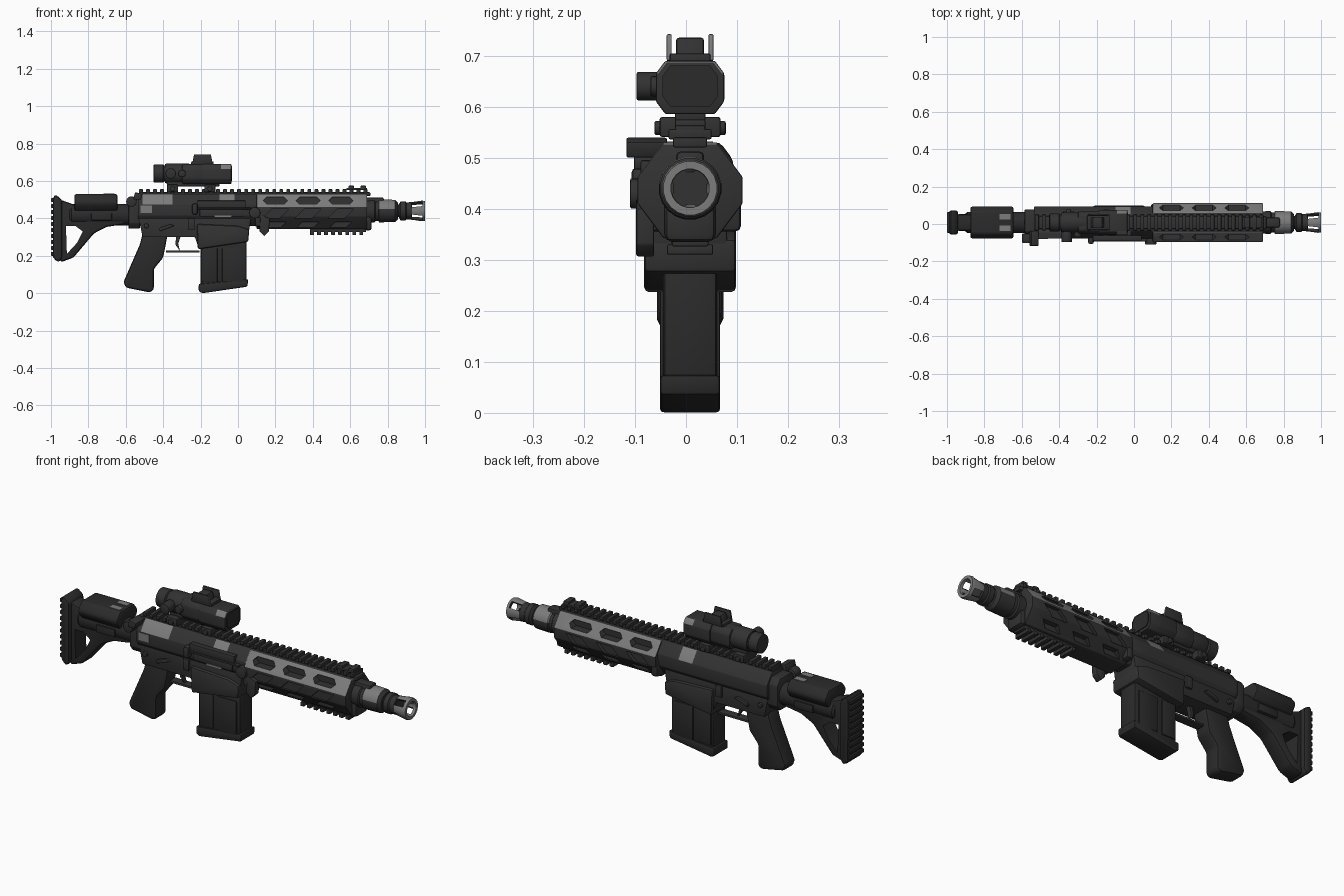
import bpy, bmesh
from math import sin, cos, pi, radians
from mathutils import Matrix

if "Cube" in bpy.data.objects:
    bpy.data.objects.remove(bpy.data.objects["Cube"])

CENTRE = .008   # y of the body's centre line
BORE = .44      # height of the barrel axis
SIGHT = .64     # height of the optic axis
RAIL = .53      # foot of the top rail
SIDES = (-1, 1)


def material(name, value):
    mat = bpy.data.materials.new(name)
    mat.use_nodes = True
    colour = (value, value, value, 1)
    mat.diffuse_color = colour
    mat.node_tree.nodes["Principled BSDF"].inputs["Base Color"].default_value = colour
    return mat


METAL = material("dark metal", .032)
POLYMER = material("black polymer", .024)
WORN = material("worn grey metal", .2)


def smooth(part):
    bpy.ops.object.select_all(action="DESELECT")
    part.select_set(True)
    bpy.context.view_layer.objects.active = part
    bpy.ops.object.shade_smooth_by_angle(angle=radians(32))


def skin(name, rings, mat=METAL, bevel=.004, worn=None):
    """Bridge rings of points, cap the ends, bevel, and mark worn faces by a rule."""
    bm = bmesh.new()
    loops = [[bm.verts.new(point) for point in ring] for ring in rings]
    for lower, upper in zip(loops, loops[1:]):
        for i in range(len(lower)):
            bm.faces.new((lower[i - 1], lower[i], upper[i], upper[i - 1]))
    bm.faces.new(loops[0])
    bm.faces.new(loops[-1])
    bmesh.ops.recalc_face_normals(bm, faces=bm.faces[:])
    if bevel:
        sharp = [edge for edge in bm.edges if edge.calc_face_angle(0) > .4]
        bmesh.ops.bevel(bm, geom=sharp, offset=bevel, offset_type="OFFSET", segments=2,
                        profile=.5, affect="EDGES", clamp_overlap=True)
    bm.normal_update()
    if worn:
        for face in bm.faces:
            face.material_index = int(worn(face.calc_center_median(), face.normal))
    mesh = bpy.data.meshes.new(name)
    bm.to_mesh(mesh)
    bm.free()
    mesh.materials.append(mat)
    mesh.materials.append(WORN)
    part = bpy.data.objects.new(name, mesh)
    part.location.y = CENTRE
    bpy.context.collection.objects.link(part)
    smooth(part)
    return part


def plate(name, outline, width, y=0, **style):
    """Side outline of (x, z) points, given a width about y."""
    return skin(name, [[(x, y + side * width / 2, z) for x, z in outline] for side in SIDES], **style)


def block(name, x, z, length, height, width, y=0, **style):
    a, b = length / 2, height / 2
    return plate(name, [(x - a, z - b), (x + a, z - b), (x + a, z + b), (x - a, z + b)], width, y, **style)


def pin(name, x, z, radius, width, y=0, **style):
    """Round part lying across the body."""
    turns = [i * pi / 8 for i in range(16)]
    return plate(name, [(x + radius * cos(t), z + radius * sin(t)) for t in turns], width, y, **style)


def octagon(name, xs, bottom, top, half, chamfer, **style):
    """Chamfered section carried along the stations xs."""
    inner = half - chamfer * .75
    right = [(inner, top), (half, top - chamfer), (half, bottom + chamfer), (inner, bottom)]
    section = right + [(-y, z) for y, z in reversed(right)]
    return skin(name, [[(x, y, z) for y, z in section] for x in xs], **style)


def lathe(name, z, profile, **style):
    """Round part along x from (x, radius) pairs."""
    turns = [(i + .5) * pi / 10 for i in range(20)]
    rings = [[(x, r * cos(t), z + r * sin(t)) for t in turns] for x, r in profile]
    return skin(name, rings, bevel=0, **style)


def rail(name, start, count, foot, up, width):
    """Toothed mounting rail; up is 1 or -1."""
    pitch = .0375
    block(name, start + count * pitch / 2, foot, count * pitch, .02, width * .8)
    for i in range(count):
        block(name + "_tooth", start + (i + .3) * pitch, foot + up * .016, pitch * .55, .02, width, bevel=.003)


def cut(part, cutters):
    for cutter in cutters:
        cutter.hide_render = True
        bpy.context.view_layer.update()
        bpy.context.view_layer.objects.active = part
        mod = part.modifiers.new("cut", "BOOLEAN")
        mod.operation, mod.object, mod.solver = "DIFFERENCE", cutter, "EXACT"
        bpy.ops.object.modifier_apply(modifier=mod.name)
        bpy.data.objects.remove(cutter)
    smooth(part)


# Buttstock frame with its opening, ridged pad and cheek rest
stock = plate("stock_frame", [(-.95, .5), (-.88, .475), (-.6, .46), (-.6, .37), (-.7, .355), (-.77, .32),
                              (-.88, .19), (-.95, .165)], width=.09, mat=POLYMER, bevel=.014)
cut(stock, [plate("stock_hole", [(-.92, .36), (-.87, .36), (-.83, .33), (-.86, .27), (-.915, .21)],
                  width=.3, bevel=0)])
plate("butt_plate", [(-.99, .19), (-.99, .5), (-.98, .53), (-.94, .5), (-.94, .19), (-.96, .163)],
      width=.13, mat=POLYMER, bevel=.014)
for i in range(10):
    block("butt_ridge", x=-.99, z=.21 + i * .032, length=.02, height=.02, width=.11, mat=POLYMER)
lathe("buffer_tube", .42, [(-.9, .05), (-.89, .058), (-.57, .058)], mat=POLYMER)
octagon("cheek_rest", (-.875, -.645), bottom=.44, top=RAIL, half=.085, chamfer=.035, mat=POLYMER, bevel=.014)
for side in SIDES:
    block("cheek_wear", x=-.69, z=RAIL, length=.06, height=.004, width=.03, y=side * .03, mat=WORN, bevel=0)
block("stock_latch", x=-.73, z=.41, length=.11, height=.04, width=.13, mat=POLYMER)
octagon("stock_collar", (-.585, -.525), bottom=.345, top=.51, half=.07, chamfer=.03)
pin("sling_loop", x=-.57, z=.49, radius=.028, width=.05, y=-.085)
plate("charging_lever", [(-.56, .5), (-.52, .5), (-.51, .53), (-.55, .54)], width=.08, y=-.085)


# Receiver, with worn patches on the sloping shoulders
def shoulder_wear(centre, normal):
    rear_patch = centre.y < 0 and -.52 < centre.x < -.34
    return .25 < normal.z < .95 and (rear_patch or -.1 < centre.x < -.02)


octagon("upper_receiver", (-.535, -.51, -.35, -.1, -.02, .11), bottom=.36, top=RAIL, half=.085,
        chamfer=.055, worn=shoulder_wear)
plate("lower_receiver", [(-.535, .42), (-.51, .3), (-.23, .3), (-.21, .24), (.05, .28), (.07, .4), (.03, .42)],
      width=.145)
plate("magazine_well", [(-.22, .37), (-.215, .235), (.055, .275), (.06, .34), (0, .36)], width=.18, bevel=.01)
block("receiver_wear", x=-.49, z=.45, length=.06, height=.04, width=.008, y=-.084, mat=WORN, bevel=0)
block("ejection_cover", x=-.09, z=.475, length=.26, height=.04, width=.03, y=-.082)
block("ejection_port", x=-.09, z=.43, length=.23, height=.04, width=.03, y=-.077)
block("port_wear", x=-.08, z=.41, length=.09, height=.012, width=.009, y=-.09, mat=WORN, bevel=0)
block("bolt_rod", x=-.08, z=.453, length=.3, height=.01, width=.02, y=-.092)
block("deflector", x=-.23, z=.45, length=.03, height=.06, width=.05, y=-.09, bevel=.01)
for side in SIDES:
    small = dict(width=.02, y=side * .075)
    plate("selector", [(-.42, .33), (-.34, .36), (-.36, .37), (-.42, .35)], **small)
    pin("receiver_pin", x=-.49, z=.36, radius=.013, **small)
    block("bolt_catch", x=-.25, z=.37, length=.035, height=.06, **small)

# Grip, trigger, guard and magazine
plate("pistol_grip", [(-.51, .32), (-.525, .26), (-.612, .06), (-.6, .03), (-.47, .004), (-.45, .02),
                      (-.45, .13), (-.4, .19), (-.375, .32)], width=.09, mat=POLYMER, bevel=.016)
plate("trigger", [(-.33, .31), (-.335, .26), (-.31, .225), (-.32, .265), (-.305, .31)], width=.024, bevel=.002)
block("trigger_guard", x=-.295, z=.223, length=.18, height=.013, width=.045)
plate("magazine", [(-.2, .3), (-.2, .03), (.045, .055), (.045, .3)], width=.106, mat=POLYMER, bevel=.012)
plate("magazine_base", [(-.21, .05), (-.21, .01), (-.19, 0), (.05, .035), (.055, .075)],
      width=.118, mat=POLYMER, bevel=.008)
for x, length in ((-.15, .08), (-.03, .11)):
    block("magazine_panel", x, z=.15, length=length, height=.18, width=.118, mat=POLYMER)


# Handguard with worn shoulders and three rows of recessed slots
def slot(x, z, length, height, floor, side, slanted):
    a, b = length / 2, height / 2
    if slanted:
        outline = [(x - a, z - b), (x + a - height, z - b), (x + a, z + b), (x - a + height, z + b)]
    else:
        outline = [(x - a, z), (x - a + b, z + b), (x + a - b, z + b),
                   (x + a, z), (x + a - b, z - b), (x - a + b, z - b)]
    return plate("slot", outline, width=.1, y=side * (floor + .05), bevel=0)


guard = octagon("handguard", (.1, .69), bottom=.342, top=RAIL, half=.103, chamfer=.068,
                worn=lambda centre, normal: .3 < normal.z < .95)
slots = []
for side in SIDES:
    for i in range(3):
        x = .2 + i * .175
        slots.append(slot(x, .495, .13, .038, floor=.05, side=side, slanted=False))
        slots.append(slot(x, .425, .14, .05, floor=.085, side=side, slanted=True))
        slots.append(slot(x, .367, .12, .03, floor=.055, side=side, slanted=True))
cut(guard, slots)
block("handguard_clamp", x=.11, z=.4, length=.04, height=.09, width=.2, bevel=.012)
plate("front_latch", [(.12, .42), (.17, .4), (.165, .33), (.14, .305), (.115, .33)], width=.035, y=-.088)
pin("sling_stud", x=.09, z=.43, radius=.03, width=.035, y=-.1)

# Mounting rails and folded front sight
rail("top_rail", start=-.53, count=33, foot=RAIL, up=1, width=.084)
rail("under_rail", start=.385, count=8, foot=.336, up=-1, width=.09)
block("folded_sight", x=.635, z=.557, length=.11, height=.012, width=.06)
for x in (.605, .67):
    block("sight_hinge", x, z=.565, length=.03, height=.02, width=.06)

# Gas block, barrel and slotted muzzle brake
lathe("gas_block", BORE, [(.68, .06), (.73, .062), (.735, .055), (.75, .055), (.755, .062), (.84, .06), (.855, .045)],
      worn=lambda centre, normal: normal.z > .1 and .75 < centre.x < .845)
block("gas_tube", x=.73, z=.49, length=.1, height=.045, width=.055, bevel=.01)
block("lower_block", x=.695, z=.38, length=.04, height=.09, width=.1, bevel=.015)
lathe("barrel", BORE, [(.84, .034), (.93, .034)])
brake = lathe("muzzle_brake", BORE, [(.86, .036), (.87, .052), (.895, .052), (.9, .046), (.93, .048),
                                     (.985, .056), (1, .053), (1, .038), (.92, .032)],
              worn=lambda centre, normal: centre.x > .925)
vents = []
for i in range(4):
    vent = block("vent", x=.957, z=.06, length=.057, height=.09, width=.034, bevel=0)
    vent.data.transform(Matrix.Rotation((i + .5) * pi / 2, 4, "X"))
    vent.location.z = BORE
    vents.append(vent)
cut(brake, vents)

# Optic with hood, mounts and turrets
lathe("eyepiece", SIGHT, [(-.452, .038), (-.45, .048), (-.4, .05), (-.395, .043), (-.37, .043)])
lathe("optic_tube", SIGHT, [(-.39, .05), (-.38, .055), (-.31, .055), (-.2, .05)])
octagon("optic_body", (-.3, -.17), bottom=.585, top=.69, half=.06, chamfer=.025, bevel=.008)
octagon("optic_hood", (-.19, -.09, -.035), bottom=.585, top=.69, half=.067, chamfer=.025,
        worn=lambda centre, normal: centre.x > -.1 and .2 < normal.z < .9)
octagon("optic_lens", (-.04, -.031), bottom=.6, top=.68, half=.054, chamfer=.02, mat=POLYMER, bevel=0)
block("optic_base", x=-.24, z=.586, length=.28, height=.03, width=.06)
for x in (-.35, -.15):
    block("mount_clamp", x, z=.56, length=.06, height=.04, width=.12, bevel=.006)
    pin("mount_screw", x, z=.558, radius=.014, width=.14)
pin("turret_knob", x=-.36, z=SIGHT, radius=.028, width=.06, y=-.075)
pin("turret_cap", x=-.3, z=SIGHT, radius=.02, width=.04, y=-.058)

# Small reflex sight on top
block("reflex_base", x=-.19, z=.694, length=.12, height=.02, width=.08)
plate("reflex_body", [(-.235, .69), (-.22, .735), (-.17, .735), (-.155, .69)], width=.055, bevel=.006)
for side in SIDES:
    plate("reflex_wing", [(-.245, .69), (-.135, .69), (-.145, .742), (-.235, .742)], width=.01,
          y=side * .041, bevel=.003, worn=lambda centre, normal: normal.x > .5)
